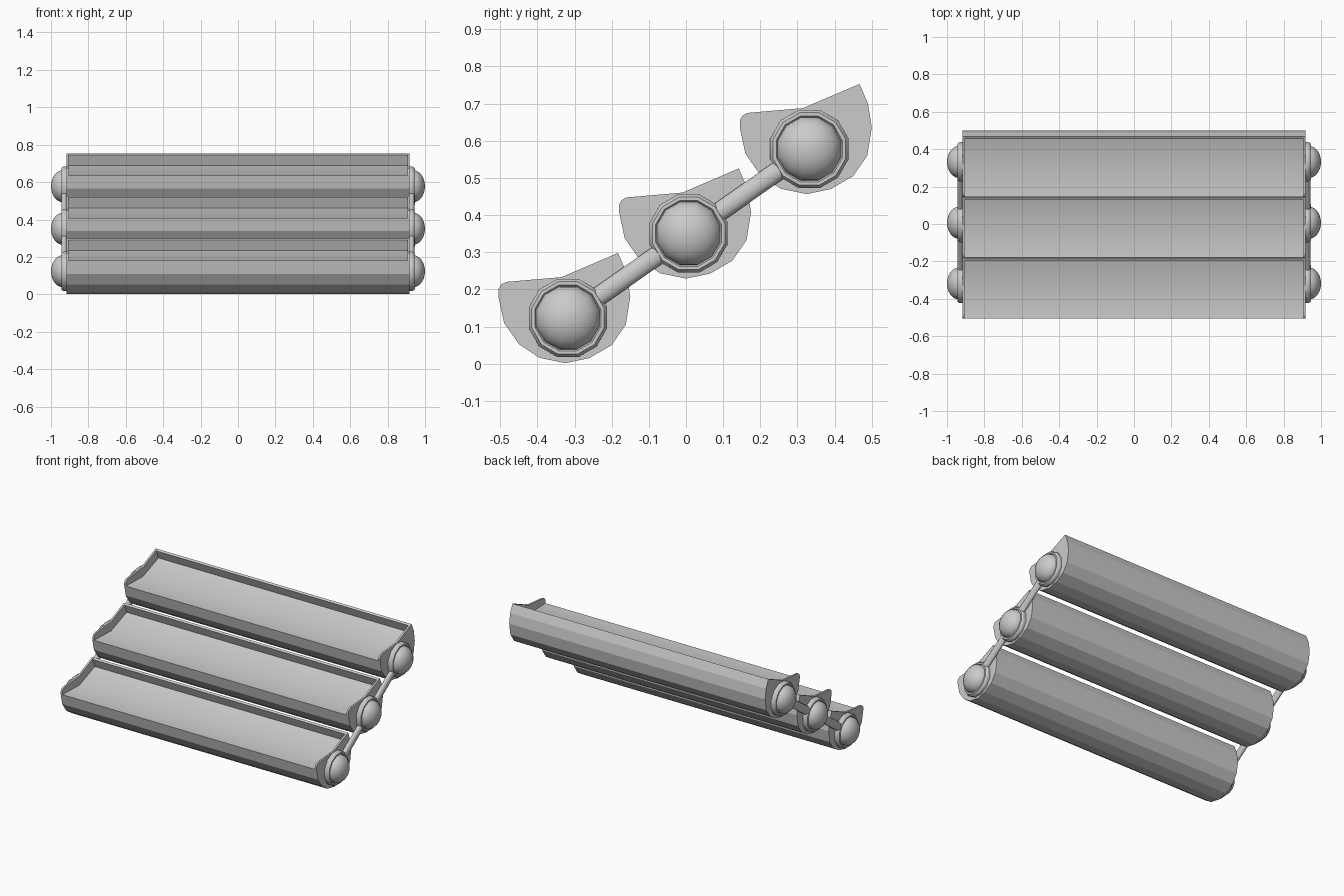
import bpy, bmesh
from math import sin, cos, pi, atan2, hypot
from mathutils import Matrix, Vector

if "Cube" in bpy.data.objects:
    bpy.data.objects.remove(bpy.data.objects["Cube"])

STEP = Vector((0, 0.325, 0.2275))          # spacing from one tray to the next
MID = Vector((0, 0.0, 0.3525))             # origin of the middle tray

# Side profiles (y, z) relative to the tray origin
ARC = [(-0.18, 0.055), (-0.165, -0.015), (-0.125, -0.072), (-0.07, -0.109), (0, -0.1235),
       (0.065, -0.110), (0.125, -0.075), (0.163, -0.020), (0.175, 0.055), (0.165, 0.120),
       (0.142, 0.173)]
PLATE = ARC + [(-0.010, 0.108), (-0.160, 0.095), (-0.173, 0.088), (-0.18, 0.075)]
BODY = ARC + [(0.130, 0.165), (0.153, 0.110), (-0.005, 0.050)]


def finish(bm, name):
    bmesh.ops.recalc_face_normals(bm, faces=bm.faces[:])
    me = bpy.data.meshes.new(name)
    bm.to_mesh(me)
    bm.free()
    ob = bpy.data.objects.new(name, me)
    bpy.context.collection.objects.link(ob)
    return ob


def prism(name, profile, x0, x1, loc, smooth=()):
    bm = bmesh.new()
    a = [bm.verts.new((x0, y + loc.y, z + loc.z)) for y, z in profile]
    b = [bm.verts.new((x1, y + loc.y, z + loc.z)) for y, z in profile]
    n = len(profile)
    for i in range(n):
        j = (i + 1) % n
        bm.faces.new((a[i], a[j], b[j], b[i])).smooth = i in smooth
    bm.faces.new(a)
    bm.faces.new(b)
    return finish(bm, name)


def lathe(name, profile, side, centre, seg=12):
    # profile of (radius, x), closed with a tip and spun about the x axis
    bm = bmesh.new()
    vs = [bm.verts.new((side * x, r, 0)) for r, x in profile]
    es = [bm.edges.new(p) for p in zip(vs, vs[1:])]
    bmesh.ops.spin(bm, geom=vs + es, cent=(0, 0, 0), axis=(1, 0, 0),
                   angle=2 * pi, steps=seg, use_duplicate=False)
    bmesh.ops.remove_doubles(bm, verts=bm.verts[:], dist=1e-4)
    bmesh.ops.rotate(bm, verts=bm.verts[:], cent=(0, 0, 0),
                     matrix=Matrix.Rotation(pi / 12, 3, 'X'))
    bmesh.ops.translate(bm, verts=bm.verts[:], vec=centre)
    return finish(bm, name)


def smooth(ob, angle):
    bpy.ops.object.select_all(action='DESELECT')
    ob.select_set(True)
    bpy.context.view_layer.objects.active = ob
    bpy.ops.object.shade_smooth_by_angle(angle=angle)


HUB = Vector((0, 0.007, -0.002))
RING = [(0, 0.91), (0.109, 0.91), (0.109, 0.933), (0.101, 0.945), (0.092, 0.945),
        (0.087, 0.938), (0, 0.938)]
DOME = [(0.089 * cos(t * pi / 12), 0.935 + 0.065 * sin(t * pi / 12)) for t in range(6)] + [(0, 1.0)]

for k, label in zip((-1, 0, 1), ("lower", "middle", "upper")):
    o = MID + STEP * k
    # Trough with a shallow bent floor and a raised back wall
    prism(label + "_trough", BODY, -0.905, 0.905, o, smooth=(12, 13))
    for side, s in ((-1, "left"), (1, "right")):
        # End plates
        prism(f"{label}_{s}_end_plate", PLATE, side * 0.905, side * 0.917, o)
        # Pivot ring and domed cap
        smooth(lathe(f"{label}_{s}_pivot_ring", RING, side, o + HUB), 0.55)
        smooth(lathe(f"{label}_{s}_pivot_cap", DOME, side, o + HUB), 0.75)

# Arms linking neighbouring pivots
for k in (-1, 0):
    for side, s in ((-1, "left"), (1, "right")):
        mid = MID + HUB + STEP * (k + 0.5) + Vector((side * 0.928, 0, 0))
        bm = bmesh.new()
        bmesh.ops.create_cone(bm, cap_ends=True, segments=12, radius1=0.026, radius2=0.026,
                              depth=hypot(STEP.y, STEP.z) - 0.19)
        bmesh.ops.scale(bm, vec=(0.65, 1, 1), verts=bm.verts[:])
        bmesh.ops.rotate(bm, verts=bm.verts[:], cent=(0, 0, 0),
                         matrix=Matrix.Rotation(-atan2(STEP.y, STEP.z), 3, 'X'))
        bmesh.ops.translate(bm, verts=bm.verts[:], vec=mid)
        smooth(finish(bm, f"{s}_arm_{k + 2}"), 0.8)
